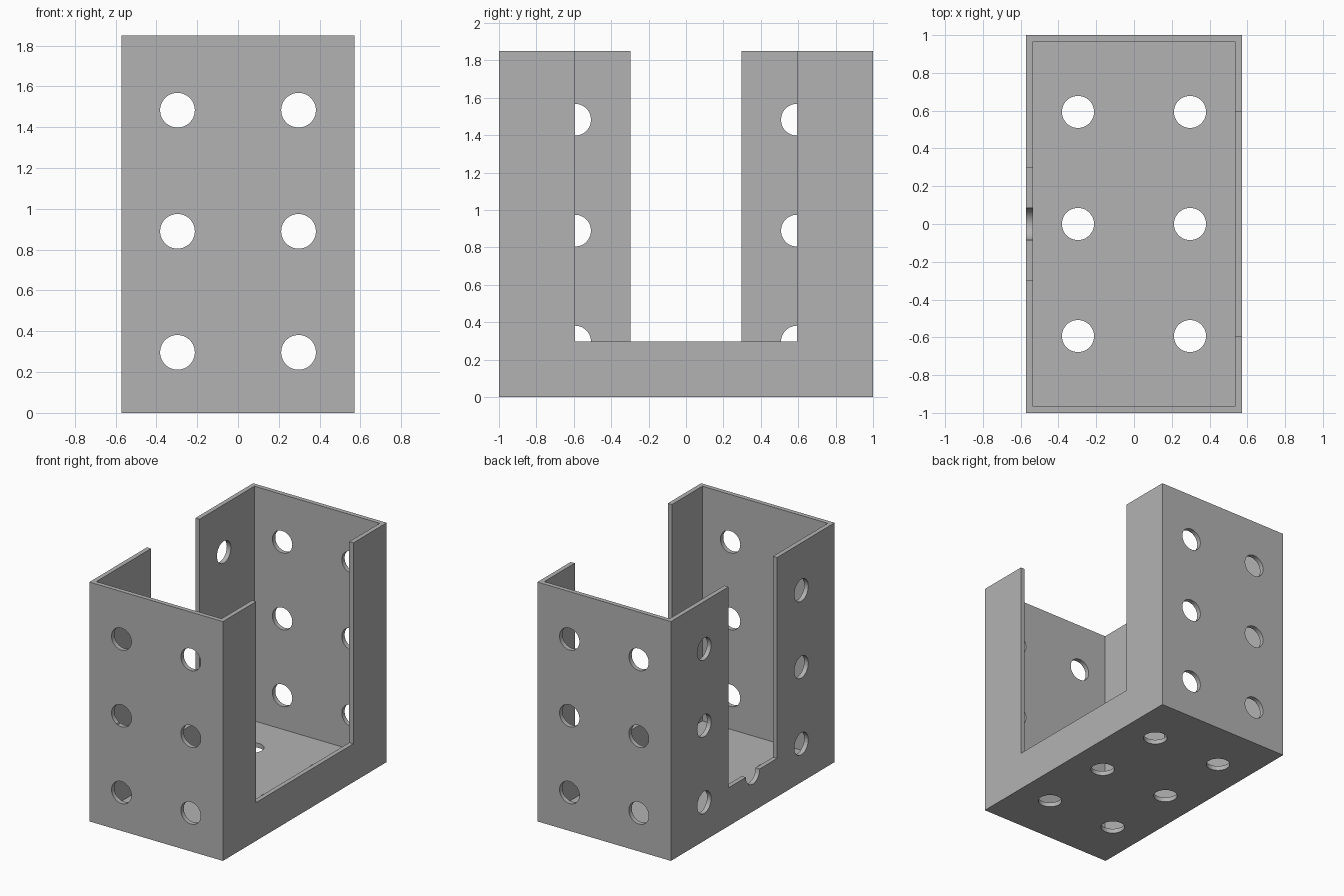
import bpy
import math

if "Cube" in bpy.data.objects:
    bpy.data.objects.remove(bpy.data.objects["Cube"])

W, D, H = 1.142, 2.0, 1.85   # outer size
T = 0.035                    # sheet thickness
P = 0.2966                   # hole pitch unit
R = 0.085                    # hole radius

grey = bpy.data.materials.new("plain grey")
grey.diffuse_color = (0.45, 0.45, 0.45, 1)
grey.use_nodes = True
grey.node_tree.nodes["Principled BSDF"].inputs["Base Color"].default_value = grey.diffuse_color


def box(name, lo, hi):
    mid = [(a + b) / 2 for a, b in zip(lo, hi)]
    bpy.ops.mesh.primitive_cube_add(size=1, location=mid)
    ob = bpy.context.object
    ob.name = name
    ob.scale = [b - a for a, b in zip(lo, hi)]
    bpy.ops.object.transform_apply(location=True, rotation=True, scale=True)
    return ob


def drill(loc, rot=(0, 0, 0)):
    bpy.ops.mesh.primitive_cylinder_add(vertices=48, radius=R, depth=0.2,
                                        location=loc, rotation=rot)
    ob = bpy.context.object
    ob.name = "hole_cutter"
    return ob


# Solid outer body
bracket = box("channel_bracket", (-W / 2, -D / 2, 0), (W / 2, D / 2, H))
bracket.data.materials.append(grey)

# Hollow interior, wide opening on the right wall, narrow one on the left
cutters = [
    box("cavity_cutter", (-W / 2 + T, -D / 2 + T, T), (W / 2 - T, D / 2 - T, H + 0.2)),
    box("right_opening_cutter", (W / 2 - 0.1, -2 * P, P), (W / 2 + 0.1, 2 * P, H + 0.3)),
    box("left_opening_cutter", (-W / 2 - 0.1, -P, P), (-W / 2 + 0.1, P, H + 0.3)),
]

heights = (P, 3 * P, 5 * P)
quarter = math.pi / 2
# Holes in the front and back walls
for y in (-D / 2, D / 2):
    for x in (-P, P):
        cutters += [drill((x, y, z), (quarter, 0, 0)) for z in heights]
# Holes in the floor
for x in (-P, P):
    cutters += [drill((x, y, 0)) for y in (-2 * P, 0, 2 * P)]
# Holes in the left wall, and the half-round notch in its sill
for y in (-2 * P, 2 * P):
    cutters += [drill((-W / 2, y, z), (0, quarter, 0)) for z in heights]
cutters.append(drill((-W / 2, 0, P), (0, quarter, 0)))

# Cut everything out of the body
bpy.ops.object.select_all(action='DESELECT')
bracket.select_set(True)
bpy.context.view_layer.objects.active = bracket
for c in cutters:
    c.hide_render = True
    mod = bracket.modifiers.new("cut", 'BOOLEAN')
    mod.operation = 'DIFFERENCE'
    mod.solver = 'EXACT'
    mod.object = c
    bpy.ops.object.modifier_apply(modifier=mod.name)
for c in cutters:
    bpy.data.objects.remove(c, do_unlink=True)

bpy.ops.object.shade_smooth_by_angle(angle=math.radians(30))
